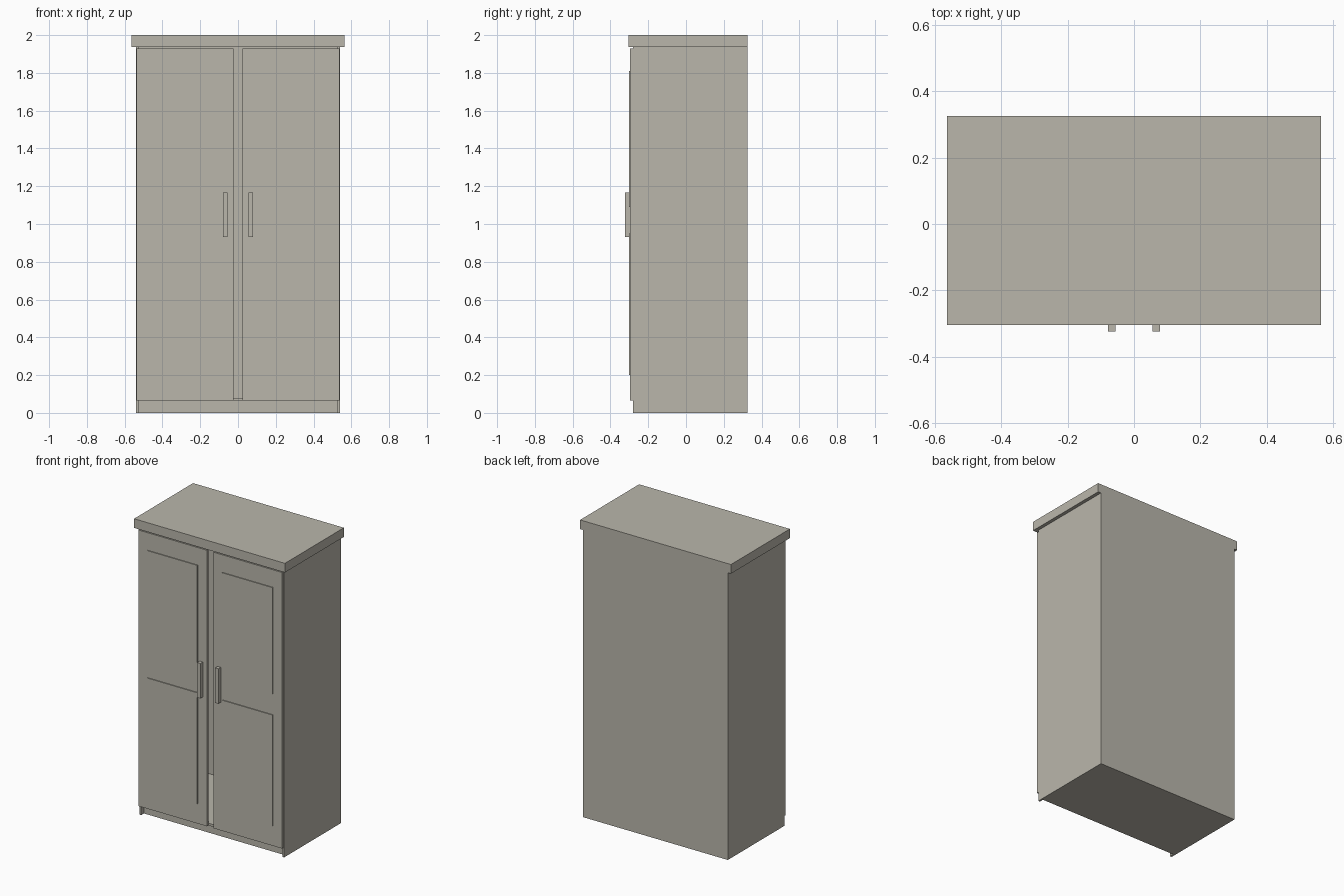
import bpy

cube = bpy.data.objects.get("Cube")
if cube:
    bpy.data.objects.remove(cube, do_unlink=True)

# Single painted-wood colour
paint = bpy.data.materials.new("warm_grey_paint")
paint.use_nodes = True
COLOUR = (0.49, 0.47, 0.41, 1)
paint.diffuse_color = COLOUR
paint.node_tree.nodes["Principled BSDF"].inputs["Base Color"].default_value = COLOUR


def box(name, x, y, z):
    """Box given by its (low, high) extent on each axis."""
    spans = (x, y, z)
    bpy.ops.mesh.primitive_cube_add(size=1, location=[(a + b) / 2 for a, b in spans])
    ob = bpy.context.object
    ob.name = name
    ob.scale = [b - a for a, b in spans]
    bpy.ops.object.transform_apply(location=False, rotation=False, scale=True)
    ob.data.materials.append(paint)
    return ob


def pair(name, x, y, z):
    """The same box on both sides of the centre."""
    box("left_" + name, x, y, z)
    box("right_" + name, (-x[1], -x[0]), y, z)


HALF, INNER = 0.54, 0.527      # outer and inner half widths
BACK, FRONT = 0.325, -0.28     # carcass depth
DOOR = -0.296                  # front face of the doors
TOP = 1.938                    # underside of the top

# Hollow carcass
box("top_board", (-0.563, 0.563), (-0.304, BACK), (TOP, 2))
pair("side_board", (INNER, HALF), (FRONT, BACK), (0, TOP))
box("back_board", (-INNER, INNER), (0.31, BACK), (0, TOP))
box("plinth", (-INNER, INNER), (-0.25, 0.31), (0, 0.065))
box("floor_board", (-INNER, INNER), (FRONT, 0.31), (0.065, 0.08))

# Doors with two raised panels and a handle each
pair("door", (0.025, 0.537), (DOOR, FRONT), (0.065, 1.928))
for level, span in (("lower", (0.2, 0.95)), ("upper", (1.09, 1.81))):
    pair(level + "_door_panel", (0.093, 0.468), (DOOR - 0.006, DOOR), span)
pair("handle", (0.055, 0.079), (-0.323, DOOR), (0.93, 1.166))
